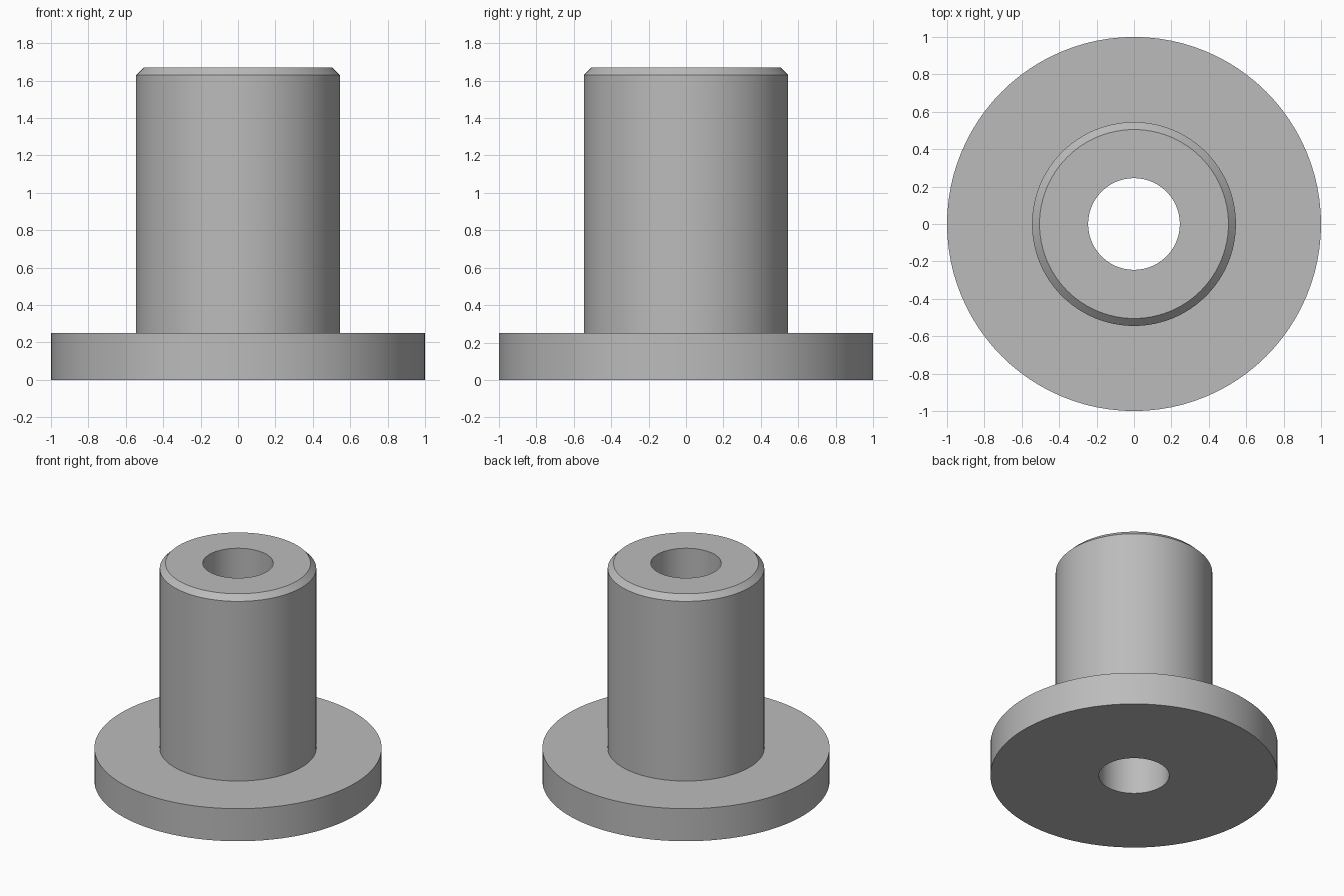
import bpy
import bmesh
import math

cube = bpy.data.objects.get("Cube")
if cube:
    bpy.data.objects.remove(cube, do_unlink=True)

SEGMENTS = 96
FLANGE_R, BARREL_R, BORE_R = 1.0, 0.545, 0.245
FLANGE_H, TOTAL_H, CHAMFER = 0.25, 1.67, 0.04

# Plain grey metal
grey = bpy.data.materials.new("plain grey")
grey.use_nodes = True
colour = (0.5, 0.5, 0.5, 1)
grey.diffuse_color = colour
grey.node_tree.nodes["Principled BSDF"].inputs["Base Color"].default_value = colour


def lathe(name, profile, material):
    """Revolve a closed (radius, height) profile about the z axis."""
    bm = bmesh.new()
    verts = [bm.verts.new((r, 0, z)) for r, z in profile]
    edges = [bm.edges.new((v, verts[i - 1])) for i, v in enumerate(verts)]
    bmesh.ops.spin(bm, geom=verts + edges, cent=(0, 0, 0), axis=(0, 0, 1),
                   angle=math.tau, steps=SEGMENTS, use_merge=True)
    bmesh.ops.remove_doubles(bm, verts=bm.verts, dist=1e-5)
    bmesh.ops.recalc_face_normals(bm, faces=bm.faces)
    mesh = bpy.data.meshes.new(name)
    bm.to_mesh(mesh)
    bm.free()
    mesh.materials.append(material)
    obj = bpy.data.objects.new(name, mesh)
    bpy.context.collection.objects.link(obj)
    return obj


# Flanged bushing: wide base flange, chamfered barrel and through bore
bushing = lathe("flanged_bushing", [
    (BORE_R, 0),
    (FLANGE_R, 0),
    (FLANGE_R, FLANGE_H),
    (BARREL_R, FLANGE_H),
    (BARREL_R, TOTAL_H - CHAMFER),
    (BARREL_R - CHAMFER, TOTAL_H),
    (BORE_R, TOTAL_H),
], grey)

# Smooth round walls with crisp rims
bpy.ops.object.select_all(action="DESELECT")
bushing.select_set(True)
bpy.context.view_layer.objects.active = bushing
bpy.ops.object.shade_smooth_by_angle(angle=math.radians(30))
